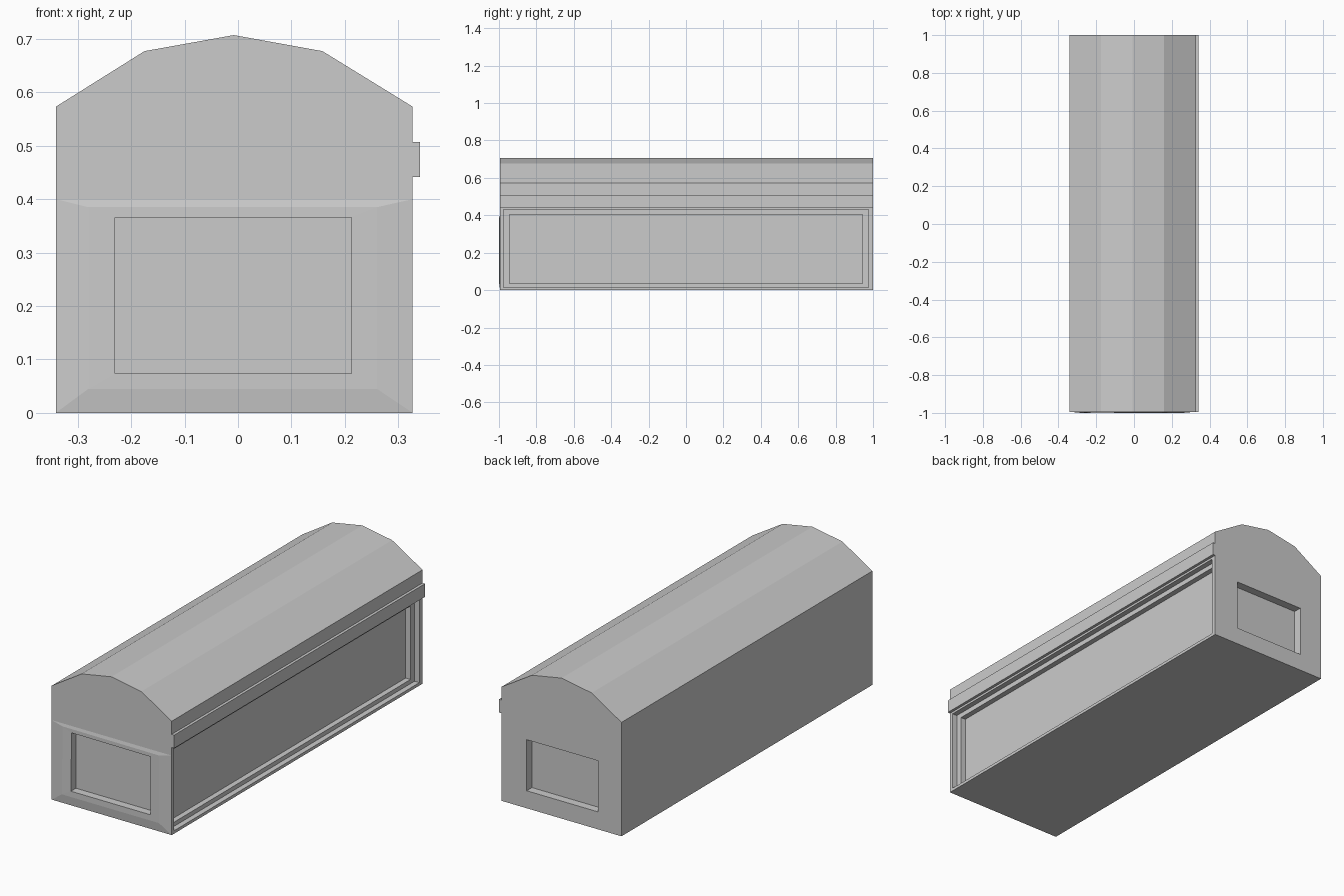
import bpy, bmesh

cube = bpy.data.objects.get("Cube")
if cube:
    bpy.data.objects.remove(cube, do_unlink=True)

grey = bpy.data.materials.new("plain grey")
grey.use_nodes = True
colour = (0.6, 0.6, 0.6, 1)
grey.diffuse_color = colour
grey.node_tree.nodes["Principled BSDF"].inputs["Base Color"].default_value = colour

LEFT, RIGHT = -0.341, 0.327
FRONT, BACK = -0.994, 1.0


def finish(bm, name):
    bmesh.ops.recalc_face_normals(bm, faces=bm.faces)
    mesh = bpy.data.meshes.new(name)
    bm.to_mesh(mesh)
    bm.free()
    mesh.materials.append(grey)
    obj = bpy.data.objects.new(name, mesh)
    bpy.context.collection.objects.link(obj)
    return obj


def extrude_profile(name, profile, y0, y1):
    bm = bmesh.new()
    face = bm.faces.new([bm.verts.new((x, y0, z)) for x, z in profile])
    new = bmesh.ops.extrude_face_region(bm, geom=[face])["geom"]
    moved = [v for v in new if isinstance(v, bmesh.types.BMVert)]
    bmesh.ops.translate(bm, verts=moved, vec=(0, y1 - y0, 0))
    return finish(bm, name)


def rect(x0, x1, z0, z1):
    return [(x0, z0), (x1, z0), (x1, z1), (x0, z1)]


def cut(target, x, y, z):
    cutter = extrude_profile("cutter", rect(*x, *z), *y)
    cutter.hide_render = True
    mod = target.modifiers.new("recess", "BOOLEAN")
    mod.operation = "DIFFERENCE"
    mod.solver = "EXACT"
    mod.object = cutter
    bpy.context.view_layer.objects.active = target
    bpy.ops.object.modifier_apply(modifier=mod.name)
    bpy.data.objects.remove(cutter, do_unlink=True)


# Hall with faceted roof and a full-length ledge on its left wall
LEDGE = 0.341
hall = extrude_profile("hall", [
    (LEFT, 0), (RIGHT, 0), (RIGHT, 0.441), (LEDGE, 0.441), (LEDGE, 0.507),
    (RIGHT, 0.507), (RIGHT, 0.573), (0.158, 0.677), (-0.008, 0.707),
    (-0.175, 0.677), (LEFT, 0.573)], FRONT, BACK)

# Two-step long recess in the left wall
cut(hall, (RIGHT - 0.027, 0.5), (-0.975, 0.975), (0.015, 0.43))
cut(hall, (RIGHT - 0.054, 0.5), (-0.943, 0.943), (0.036, 0.405))

# Window recesses in the end walls
cut(hall, (-0.23, 0.212), (-1.2, FRONT + 0.034), (0.074, 0.366))
cut(hall, (-0.21, 0.187), (BACK - 0.042, 1.2), (0.088, 0.345))

# Shallow raised surround on the front wall, fading out at its upper corner
bm = bmesh.new()
window = rect(-0.23, 0.212, 0.074, 0.366)
low, high = FRONT - 0.001, -1.0
loops = [
    (rect(LEFT, RIGHT, 0, 0.4), [FRONT] * 4),
    (rect(-0.28, 0.26, 0.045, 0.385), [high, high, high, low]),
    (window, [high, high, high, low]),
    (window, [FRONT] * 4)]
rings = [[bm.verts.new((x, y, z)) for (x, z), y in zip(points, depths)]
         for points, depths in loops]
for a, b in zip(rings, rings[1:]):
    for i in range(4):
        j = (i + 1) % 4
        bm.faces.new((a[i], a[j], b[j], b[i]))
surround = finish(bm, "front_window_surround")
